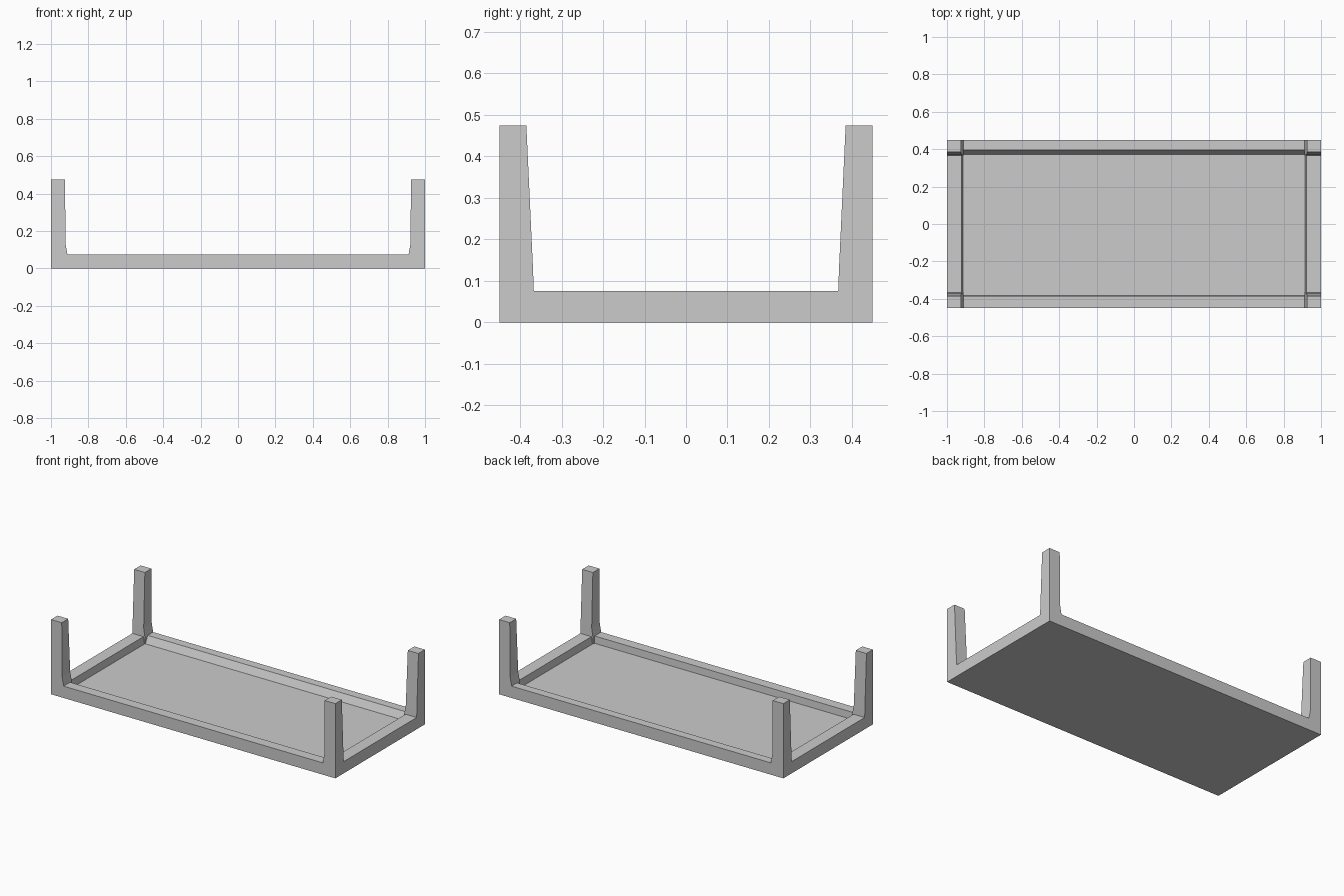
import bpy, bmesh

if "Cube" in bpy.data.objects:
    bpy.data.objects.remove(bpy.data.objects["Cube"])


def loft(name, rings):
    """Closed solid skinned through rings of (x0, x1, y0, y1, z)."""
    bm = bmesh.new()
    loops = [[bm.verts.new(p) for p in
              ((x0, y0, z), (x1, y0, z), (x1, y1, z), (x0, y1, z))]
             for x0, x1, y0, y1, z in rings]
    for a, b in zip(loops, loops[1:]):
        for i in range(4):
            j = (i + 1) % 4
            bm.faces.new((a[i], a[j], b[j], b[i]))
    bm.faces.new(loops[0][::-1])
    bm.faces.new(loops[-1])
    bmesh.ops.recalc_face_normals(bm, faces=bm.faces)
    mesh = bpy.data.meshes.new(name)
    bm.to_mesh(mesh)
    bm.free()
    obj = bpy.data.objects.new(name, mesh)
    bpy.context.collection.objects.link(obj)
    return obj


FLOOR, RIM, TOP = 0.03, 0.075, 0.475

# Table top lying face down, with a raised apron around a recessed panel
loft("tabletop_with_apron", [
    (-1, 1, -0.45, 0.45, 0),
    (-1, 1, -0.45, 0.45, RIM),
    (-0.922, 0.922, -0.385, 0.395, RIM),
    (-0.915, 0.915, -0.382, 0.372, FLOOR),
])

# Four tapered corner legs: inner x, inner y, outer inset, height
profile = [
    (0.912, 0.367, 0.002, FLOOR),
    (0.912, 0.367, 0.0, RIM),
    (0.922, 0.369, 0.0, 0.13),
    (0.925, 0.385, 0.0, TOP),
]
for side, sx in (("left", -1), ("right", 1)):
    for end, sy in (("front", -1), ("back", 1)):
        loft(f"{end}_{side}_leg", [
            (sx * ix, sx * (1 - e), sy * iy, sy * (0.45 - e), z)
            for ix, iy, e, z in profile])
